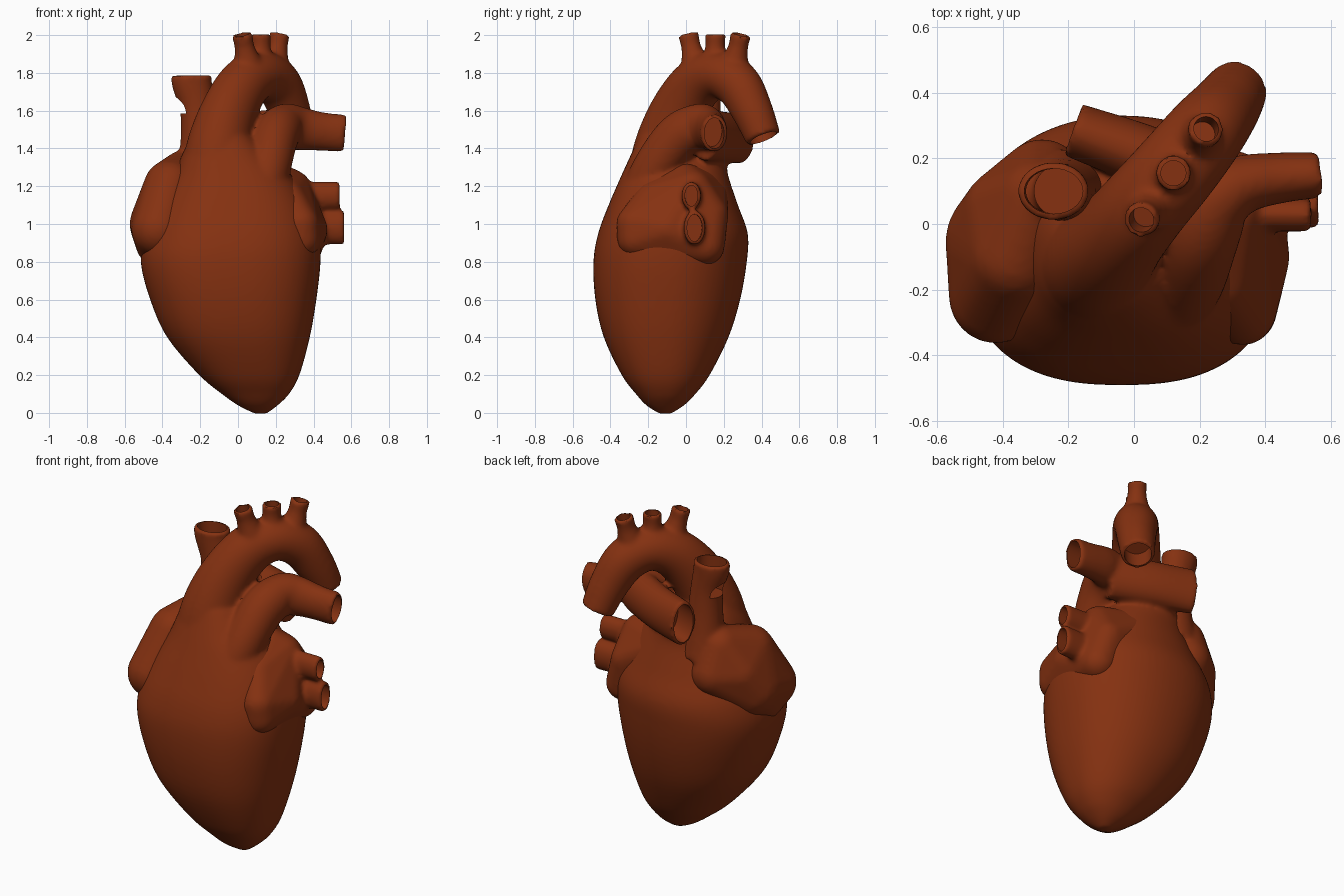
import bpy, bmesh, math
from mathutils import Vector, Matrix

if "Cube" in bpy.data.objects:
    bpy.data.objects.remove(bpy.data.objects["Cube"])

muscle = bpy.data.materials.new("muscle_red_brown")
muscle.diffuse_color = (0.235, 0.031, 0.0055, 1)
muscle.use_nodes = True
muscle.node_tree.nodes["Principled BSDF"].inputs["Base Color"].default_value = muscle.diffuse_color


def add_rings(bm, rings):
    """Skin a closed solid over a list of point rings."""
    loops = [[bm.verts.new(p) for p in ring] for ring in rings]
    n = len(loops[0])
    for a, b in zip(loops, loops[1:]):
        for i in range(n):
            j = (i + 1) % n
            bm.faces.new((a[i], a[j], b[j], b[i]))
    bm.faces.new(loops[0][::-1])
    bm.faces.new(loops[-1])


def spline(keys, steps=8):
    """Catmull-Rom samples through rows of numbers."""
    k = [Vector(r) for r in keys]
    k = [2 * k[0] - k[1]] + k + [2 * k[-1] - k[-2]]
    out = []
    for i in range(1, len(k) - 2):
        a, b, c, d = k[i - 1:i + 3]
        for s in range(steps):
            t = s / steps
            out.append(0.5 * (2 * b + (c - a) * t + (2 * a - 5 * b + 4 * c - d) * t * t
                              + (3 * b - a - 3 * c + d) * t ** 3))
    return out + [k[-2]]


def add_tube(bm, path, ref, n=32):
    """path rows: x, y, z, radius along ref, radius across."""
    pts = spline(path)
    pos = [Vector(p[:3]) for p in pts]
    rings = []
    for i, p in enumerate(pts):
        t = (pos[min(i + 1, len(pos) - 1)] - pos[max(i - 1, 0)]).normalized()
        u = (Vector(ref) - t * t.dot(Vector(ref))).normalized()
        v = t.cross(u)
        rings.append([pos[i] + u * p[3] * math.cos(a) + v * p[4] * math.sin(a)
                      for a in (2 * math.pi * j / n for j in range(n))])
    add_rings(bm, rings)


def add_bore(bm, path, ref, wall, depth):
    """Straight cutter that hollows the open end of a tube."""
    end, prev = Vector(path[-1][:3]), Vector(path[-2][:3])
    d = (end - prev).normalized()
    ra, rb = path[-1][3] - wall, path[-1][4] - wall
    add_tube(bm, [(*(end - d * depth), ra, rb), (*(end + d * 0.06), ra, rb)], ref)


def add_pouch(bm, balls):
    """Rounded pouch: convex skin stretched over balls (x, y, z, radius)."""
    for x, y, z, r in balls:
        bmesh.ops.create_icosphere(bm, subdivisions=3, radius=r,
                                   matrix=Matrix.Translation((x, y, z)))
    hull = bmesh.ops.convex_hull(bm, input=bm.verts[:])
    keep = {g for g in hull["geom"] if isinstance(g, bmesh.types.BMFace)}
    bmesh.ops.delete(bm, geom=[f for f in bm.faces if f not in keep], context='FACES')
    bmesh.ops.delete(bm, geom=[v for v in bm.verts if not v.link_faces], context='VERTS')


def to_object(name, bm):
    bmesh.ops.recalc_face_normals(bm, faces=bm.faces)
    me = bpy.data.meshes.new(name)
    bm.to_mesh(me)
    bm.free()
    ob = bpy.data.objects.new(name, me)
    bpy.context.collection.objects.link(ob)
    return ob


def fuse(name, solid, tubes):
    """Melt the solids and tubes together, then hollow the tube ends."""
    bores = bmesh.new()
    for path, ref, wall, depth in tubes:
        add_tube(solid, path, ref)
        add_bore(bores, path, ref, wall, depth)
    ob = to_object(name, solid)
    cutter = to_object(name + "_cutter", bores)
    cutter.hide_render = True
    r = ob.modifiers.new("melt", 'REMESH')
    r.mode, r.voxel_size = 'VOXEL', 0.013
    s = ob.modifiers.new("soften", 'SMOOTH')
    s.factor, s.iterations = 0.5, 8
    b = ob.modifiers.new("hollow", 'BOOLEAN')
    b.operation, b.solver, b.object = 'DIFFERENCE', 'EXACT', cutter
    dg = bpy.context.evaluated_depsgraph_get()
    me = bpy.data.meshes.new_from_object(ob.evaluated_get(dg))
    ob.modifiers.clear()
    ob.data = me
    bpy.data.objects.remove(cutter)
    me.materials.clear()
    me.materials.append(muscle)
    me.polygons.foreach_set("material_index", [0] * len(me.polygons))
    me.polygons.foreach_set("use_smooth", [True] * len(me.polygons))
    me.set_sharp_from_angle(angle=math.radians(45))
    me.update()


X, Z = (1, 0, 0), (0, 0, 1)

# ventricles: z, x from, x to, y from, y to (squarer in front than behind)
sections = [
    (-0.005, 0.09, 0.15, -0.14, -0.08), (0.04, 0.0, 0.21, -0.21, -0.01),
    (0.1, -0.085, 0.27, -0.265, 0.05), (0.2, -0.205, 0.325, -0.34, 0.125),
    (0.4, -0.375, 0.38, -0.435, 0.225), (0.6, -0.465, 0.415, -0.48, 0.287),
    (0.8, -0.515, 0.437, -0.49, 0.322), (0.95, -0.49, 0.43, -0.465, 0.327),
    (1.1, -0.42, 0.38, -0.41, 0.275), (1.25, -0.34, 0.29, -0.345, 0.225),
    (1.36, -0.30, 0.18, -0.295, 0.2), (1.46, -0.25, 0.08, -0.25, 0.1)]
rings = []
for z, x0, x1, y0, y1 in spline(sections, 5):
    ring = []
    for j in range(64):
        c, s = math.cos(j * math.pi / 32), math.sin(j * math.pi / 32)
        e = 0.8 if s < 0 else 0.95
        ring.append(((x0 + x1) / 2 + (x1 - x0) / 2 * math.copysign(abs(c) ** e, c),
                     (y0 + y1) / 2 + (y1 - y0) / 2 * math.copysign(abs(s) ** e, s), z))
    rings.append(ring)
heart = bmesh.new()
add_rings(heart, rings)

# aortic arch
aorta = [(-0.12, -0.13, 1.22, 0.19, 0.19), (-0.10, -0.10, 1.42, 0.168, 0.17),
         (-0.045, -0.035, 1.6, 0.145, 0.155), (0.035, 0.06, 1.74, 0.135, 0.14),
         (0.13, 0.17, 1.79, 0.13, 0.125), (0.215, 0.275, 1.735, 0.122, 0.124),
         (0.275, 0.35, 1.6, 0.108, 0.11), (0.315, 0.41, 1.455, 0.094, 0.094)]
# pulmonary trunk with its left and right branches
left_pulmonary = [(0.10, -0.24, 1.1, 0.13, 0.13), (0.16, -0.16, 1.3, 0.12, 0.12),
                  (0.20, -0.04, 1.46, 0.125, 0.12), (0.25, 0.07, 1.515, 0.122, 0.11),
                  (0.33, 0.12, 1.505, 0.115, 0.09), (0.44, 0.14, 1.49, 0.102, 0.078),
                  (0.565, 0.15, 1.48, 0.10, 0.07)]
right_pulmonary = [(0.26, 0.10, 1.475, 0.14, 0.1), (0.05, 0.2, 1.46, 0.135, 0.095),
                   (-0.185, 0.287, 1.455, 0.135, 0.083)]
tubes = [(aorta, (0.76, -0.65, 0), 0.018, 0.12), (left_pulmonary, Z, 0.018, 0.15),
         (right_pulmonary, Z, 0.018, 0.15)]
# three arch branches, leaning outwards
for base, tip in (((0.065, 0.065), (0.022, 0.012)), ((0.12, 0.155), (0.12, 0.155)),
                  ((0.185, 0.24), (0.22, 0.29))):
    mid = [(a + 2 * b) / 3 for a, b in zip(base, tip)]
    tubes.append(([(*base, 1.78, 0.1, 0.1), (*mid, 1.925, 0.055, 0.055),
                   (*tip, 2.005, 0.056, 0.056)], X, 0.018, 0.08))
fuse("ventricles_and_arteries", heart, tubes)

# right atrium with the vena cava
atrium = bmesh.new()
add_pouch(atrium, [(-0.42, -0.22, 0.97, 0.145), (-0.405, -0.05, 1.0, 0.17),
                   (-0.46, -0.13, 0.87, 0.075), (-0.36, -0.1, 1.2, 0.14),
                   (-0.39, 0.04, 1.12, 0.13), (-0.29, 0.08, 1.27, 0.12),
                   (-0.28, 0.13, 1.12, 0.13)])
cava = [(-0.2, 0.1, 1.2, 0.14, 0.13), (-0.2, 0.1, 1.4, 0.108, 0.1),
        (-0.212, 0.1, 1.6, 0.095, 0.085), (-0.243, 0.1, 1.74, 0.106, 0.087),
        (-0.245, 0.1, 1.787, 0.109, 0.089)]
fuse("right_atrium_and_vena_cava", atrium, [(cava, X, 0.02, 0.2)])

# left atrium with two veins
atrium = bmesh.new()
add_pouch(atrium, [(0.335, -0.265, 0.92, 0.1), (0.33, -0.27, 1.0, 0.1),
                   (0.345, 0.1, 0.885, 0.105), (0.37, -0.1, 0.97, 0.105),
                   (0.26, -0.17, 1.13, 0.1), (0.28, 0.03, 1.18, 0.11),
                   (0.22, 0.0, 1.22, 0.1), (0.3, 0.125, 1.05, 0.1),
                   (0.05, 0.12, 1.19, 0.1)])
upper = [(0.3, 0.03, 1.15, 0.073, 0.052), (0.54, 0.028, 1.15, 0.073, 0.052)]
lower = [(0.3, 0.04, 0.98, 0.088, 0.058), (0.562, 0.046, 0.98, 0.09, 0.058)]
fuse("left_atrium_and_veins", atrium, [(upper, Z, 0.018, 0.1), (lower, Z, 0.018, 0.1)])
